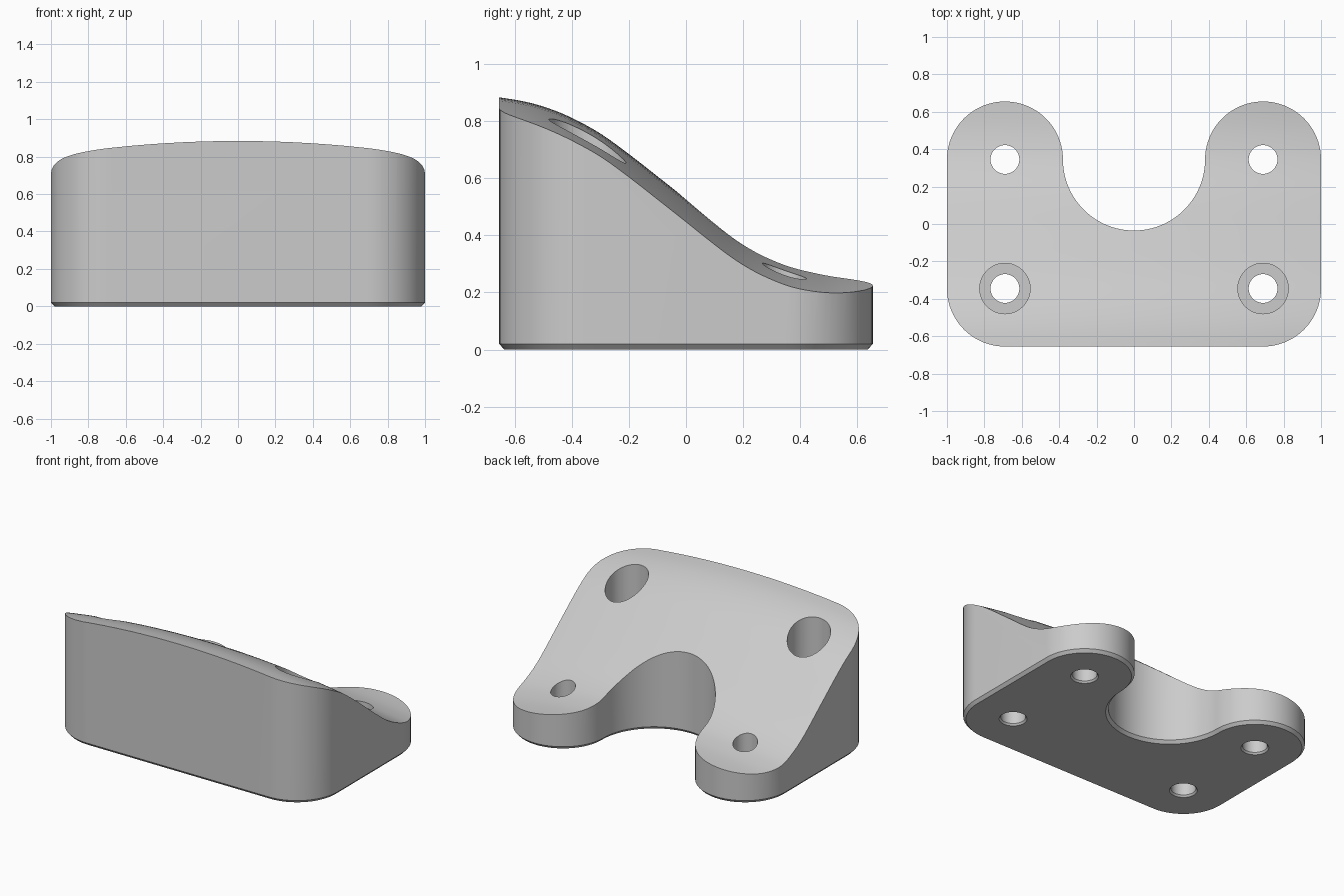
import bpy, bmesh, math

if "Cube" in bpy.data.objects:
    bpy.data.objects.remove(bpy.data.objects["Cube"])

# crown-line heights (y, z) of the sloped top, at x = 0
SLOPE = [(-.8, .905), (-.655, .884), (-.56, .868), (-.48, .845), (-.4, .812),
         (-.3, .757), (-.2, .685), (-.1, .607), (0, .528), (.08, .464), (.155, .407),
         (.21, .371), (.27, .339), (.35, .306), (.42, .287), (.52, .270),
         (.655, .262), (.8, .262)]


def slope_z(y):
    """Smooth curve through SLOPE."""
    i = 0
    while i < len(SLOPE) - 2 and y > SLOPE[i + 1][0]:
        i += 1

    def tangent(k):
        a, b = SLOPE[max(k - 1, 0)], SLOPE[min(k + 1, len(SLOPE) - 1)]
        return (b[1] - a[1]) / (b[0] - a[0])
    (y0, z0), (y1, z1) = SLOPE[i], SLOPE[i + 1]
    h = y1 - y0
    t = (y - y0) / h
    return ((2*t**3 - 3*t**2 + 1) * z0 + (t**3 - 2*t**2 + t) * h * tangent(i)
            + (3*t**2 - 2*t**3) * z1 + (t**3 - t**2) * h * tangent(i + 1))


def make(name, bm):
    bmesh.ops.recalc_face_normals(bm, faces=bm.faces)
    me = bpy.data.meshes.new(name)
    bm.to_mesh(me)
    bm.free()
    ob = bpy.data.objects.new(name, me)
    bpy.context.collection.objects.link(ob)
    return ob


def loft(name, rings):
    """Closed solid through matching rings of points."""
    bm = bmesh.new()
    vs = [[bm.verts.new(p) for p in r] for r in rings]
    n = len(vs[0])
    for a, b in zip(vs, vs[1:]):
        for i in range(n):
            j = (i + 1) % n
            bm.faces.new((a[i], a[j], b[j], b[i]))
    bm.faces.new(vs[0][::-1])
    bm.faces.new(vs[-1])
    return make(name, bm)


def outline(z, d):
    """U-shaped plan, moved inward by d."""
    pts = []

    def arc(cx, cy, r, a0, a1, n):
        for k in range(n + 1):
            a = math.radians(a0 + (a1 - a0) * k / n)
            pts.append((cx + r * math.cos(a), cy + r * math.sin(a), z))
    r = .31 - d
    arc(-.69, -.345, r, 180, 270, 20)
    arc(.69, -.345, r, 270, 360, 20)
    arc(.69, .345, r, 0, 180, 40)
    arc(0, .345, .38 + d, 0, -180, 48)
    arc(-.69, .345, r, 0, 180, 40)
    # drop doubled points where the arcs meet
    return [p for i, p in enumerate(pts) if math.dist(p, pts[i - 1]) > 1e-5]


def cut(ob, cutter):
    cutter.hide_render = True
    m = ob.modifiers.new("cut", 'BOOLEAN')
    m.operation, m.solver, m.object = 'DIFFERENCE', 'EXACT', cutter
    bpy.context.view_layer.objects.active = ob
    bpy.ops.object.modifier_apply(modifier=m.name)
    bpy.data.objects.remove(cutter)


# block with a chamfered foot
block = loft("sloped_bracket", [outline(0, .018), outline(.02, 0), outline(1.1, 0)])

# crowned slope trims the top
bm = bmesh.new()
bmesh.ops.create_grid(bm, x_segments=24, y_segments=64, size=1)
for v in bm.verts:
    v.co.x *= 1.15
    v.co.y *= .78
    v.co.z = slope_z(v.co.y) - .08 * v.co.x ** 2
top = bmesh.ops.extrude_face_region(bm, geom=bm.faces[:], use_keep_orig=True)
for v in top["geom"]:
    if isinstance(v, bmesh.types.BMVert):
        v.co.z = 1.5
cut(block, make("top_cutter", bm))

# screw holes: plain at the back, counterbored at the front
plain = [(.097, -.012), (.077, .012), (.077, 1.2)]
bored = plain[:2] + [(.077, .25), (.135, .25), (.135, 1.2)]
for side in (-1, 1):
    for y, prof in ((.345, plain), (-.345, bored)):
        rings = [[(side * .69 + r * math.cos(k * math.tau / 48),
                   y + r * math.sin(k * math.tau / 48), z) for k in range(48)]
                 for r, z in prof]
        cut(block, loft("hole_cutter", rings))

# finish
grey = bpy.data.materials.new("light grey")
grey.diffuse_color = (.6, .6, .6, 1)
grey.use_nodes = True
grey.node_tree.nodes["Principled BSDF"].inputs["Base Color"].default_value = grey.diffuse_color
block.data.materials.clear()
block.data.materials.append(grey)
for p in block.data.polygons:
    p.material_index = 0
bpy.ops.object.select_all(action='DESELECT')
block.select_set(True)
bpy.context.view_layer.objects.active = block
bpy.ops.object.shade_smooth_by_angle(angle=math.radians(25))
